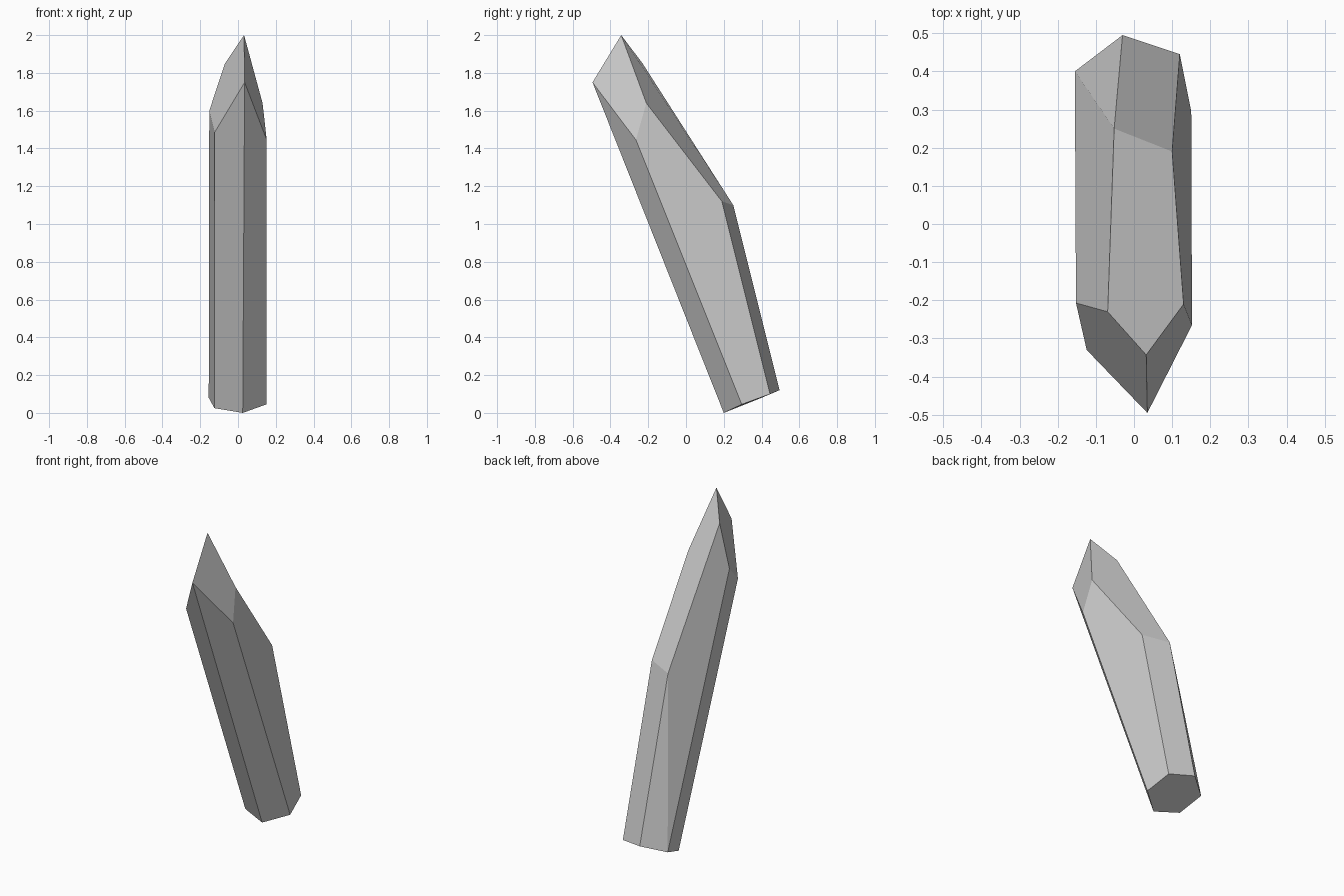
import bpy, bmesh

if "Cube" in bpy.data.objects:
    bpy.data.objects.remove(bpy.data.objects["Cube"])

# Hexagonal base outline, counter-clockwise seen from above, starting at the front
base = [(0.025, -0.0 + 0.20, 0.0), (0.15, 0.295, 0.045), (0.12, 0.445, 0.10),
        (-0.03, 0.495, 0.12), (-0.155, 0.40, 0.08), (-0.125, 0.25, 0.025)]
# Upper end of each leaning column edge
shoulder = [(0.035, -0.495, 1.75), (0.152, -0.265, 1.445), (0.10, 0.19, 1.12),
            (-0.052, 0.25, 1.10), (-0.152, -0.207, 1.60), (-0.124, -0.33, 1.485)]
# Tip: right corner, peak, left corner
tip = [(0.13, -0.21, 1.64), (0.032, -0.343, 2.0), (-0.069, -0.23, 1.85)]

bm = bmesh.new()
b, s, t = ([bm.verts.new(p) for p in ring] for ring in (base, shoulder, tip))
right, peak, left = t

# Base cap and the column sides
bm.faces.new(b[::-1])
for i in (0, 2, 4, 5):
    j = (i + 1) % 6
    bm.faces.new((b[i], b[j], s[j], s[i]))

# Right and back-left sides, which run up to the tip
bm.faces.new((b[1], b[2], s[2], right, s[1]))
bm.faces.new((b[3], b[4], s[3]))
bm.faces.new((b[4], s[4], left, s[3]))

# Cut facets of the point: long back slope, front right, front left
bm.faces.new((s[2], s[3], left, peak, right))
bm.faces.new((s[0], s[1], right, peak))
bm.faces.new((s[0], peak, left, s[4], s[5]))

bmesh.ops.recalc_face_normals(bm, faces=bm.faces)
mesh = bpy.data.meshes.new("crystal")
bm.to_mesh(mesh)
bm.free()
bpy.context.collection.objects.link(bpy.data.objects.new("crystal", mesh))
